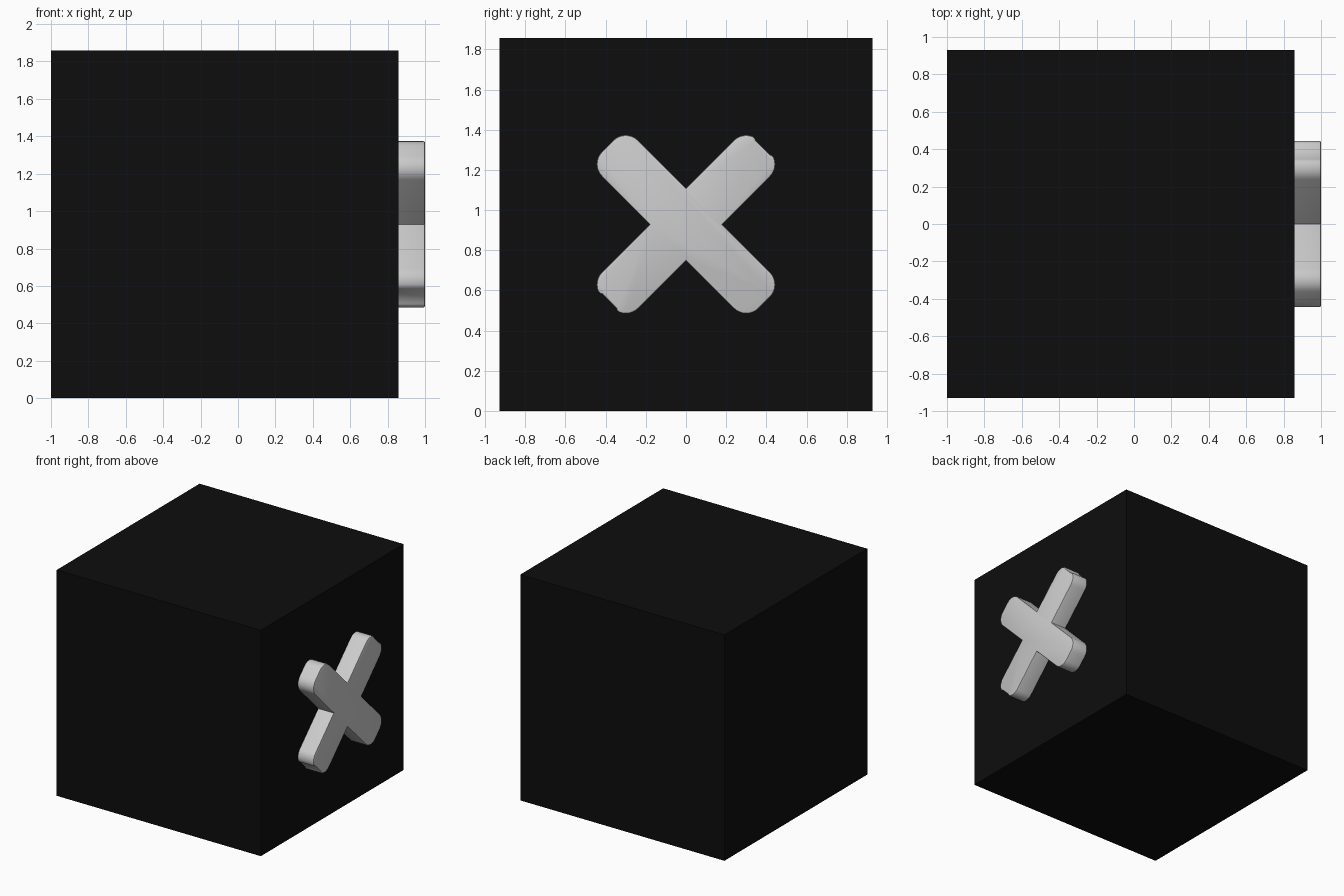
import bpy, bmesh
from math import pi, sin, cos

if "Cube" in bpy.data.objects:
    bpy.data.objects.remove(bpy.data.objects["Cube"])

BODY = 1.858             # cube edge
FACE = BODY - 1.0        # x of the right-hand cube face
MID = BODY / 2           # height of the cube centre
HALF, REACH, R = 0.128, 0.552, 0.087   # arm half width, arm length, corner radius
EDGE = 0.009             # rounded rim of the cross

# Black cube body
bpy.ops.mesh.primitive_cube_add(size=BODY, location=(-1 + MID, 0, MID))
body = bpy.context.object
body.name = "cube_body"
black = bpy.data.materials.new("black")
black.diffuse_color = (0.004, 0.004, 0.004, 1)
black.use_nodes = True
black.node_tree.nodes["Principled BSDF"].inputs["Base Color"].default_value = black.diffuse_color
body.data.materials.append(black)


def arm(dented):
    """Outline of one arm along +u, from its inner notch round the end."""
    def corner(s, a0, a1, n=8):
        return [(REACH - R + R * cos(a0 + (a1 - a0) * i / n),
                 s * (HALF - R) + R * sin(a0 + (a1 - a0) * i / n))
                for i in range(n + 1)]
    pts = [(HALF, -HALF)] + corner(-1, -pi / 2, 0)
    if dented:  # shallow flat pressed into the end
        pts = pts[:-2] + [(REACH - 0.006, -0.058), (REACH - 0.011, -0.05),
                          (REACH - 0.011, 0.05), (REACH - 0.006, 0.058)]
        return pts + corner(1, 0, pi / 2)[2:]
    return pts + corner(1, 0, pi / 2)


# Diagonal cross: four arms turned round the centre, extruded along x
bm = bmesh.new()
verts = []
for k in range(4):
    a = pi / 4 + k * pi / 2
    for u, v in arm(k % 2 == 0):
        y, z = u * cos(a) - v * sin(a), u * sin(a) + v * cos(a)
        verts.append(bm.verts.new((FACE - 0.01, y, MID + z)))
face = bm.faces.new(verts)
ext = bmesh.ops.extrude_face_region(bm, geom=[face])
top = [g for g in ext["geom"] if isinstance(g, bmesh.types.BMVert)]
bmesh.ops.translate(bm, verts=top, vec=(1.0 - FACE + 0.01, 0, 0))
bmesh.ops.recalc_face_normals(bm, faces=bm.faces[:])

# Soft front rim
rim = [e for e in bm.edges if all(v.co.x > 0.99 for v in e.verts)]
bmesh.ops.bevel(bm, geom=rim, offset=EDGE, segments=2, profile=0.5, affect='EDGES')
mesh = bpy.data.meshes.new("cross_button")
bm.to_mesh(mesh)
bm.free()
cross = bpy.data.objects.new("cross_button", mesh)
bpy.context.collection.objects.link(cross)
bpy.ops.object.select_all(action='DESELECT')
cross.select_set(True)
bpy.context.view_layer.objects.active = cross
bpy.ops.object.shade_smooth_by_angle(angle=0.6)
